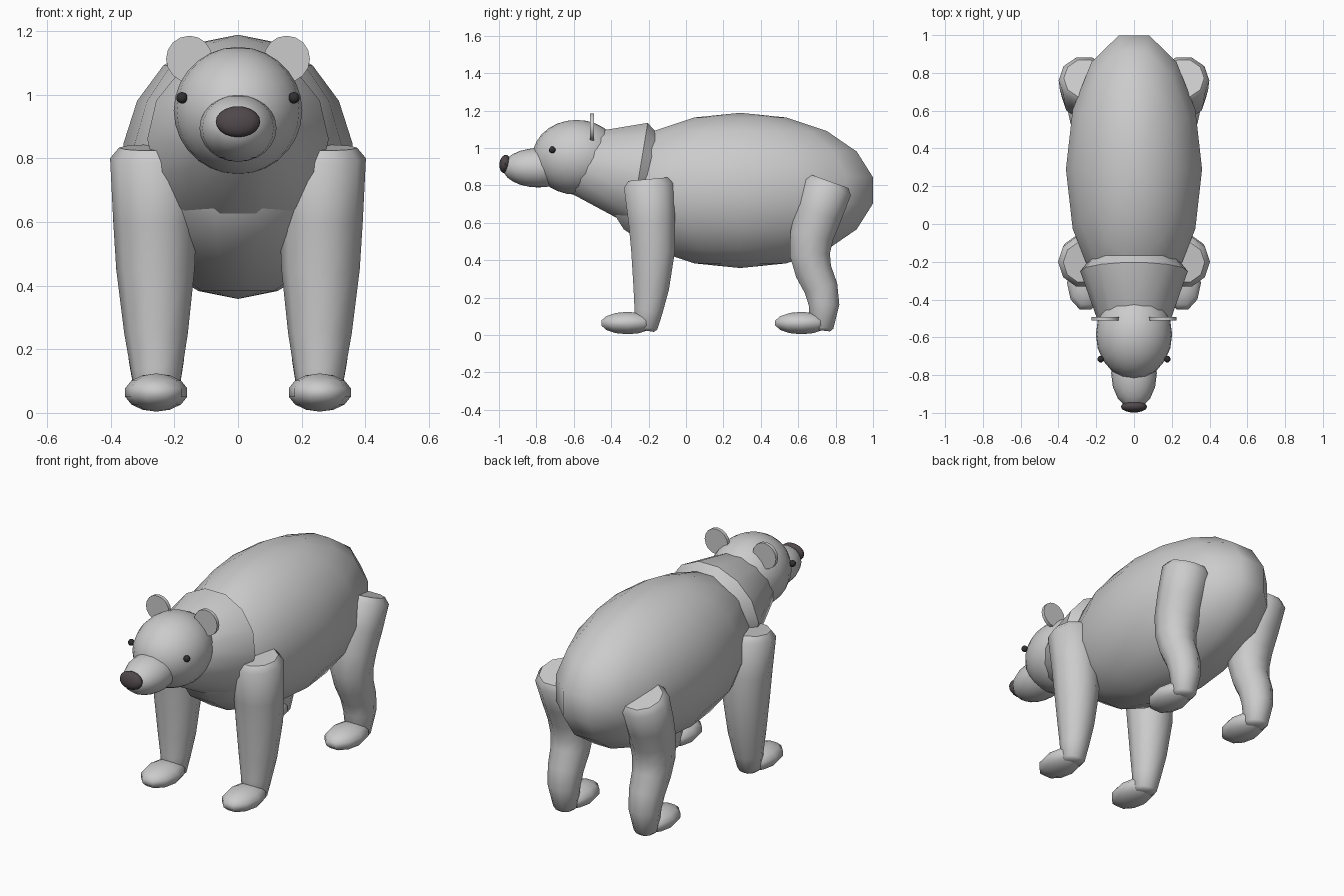
import bpy, bmesh, math
from mathutils import Vector, Matrix

if "Cube" in bpy.data.objects:
    bpy.data.objects.remove(bpy.data.objects["Cube"])


def finish(bm, name, mat=None, angle=50):
    bmesh.ops.recalc_face_normals(bm, faces=bm.faces)
    me = bpy.data.meshes.new(name)
    bm.to_mesh(me)
    bm.free()
    for p in me.polygons:
        p.use_smooth = True
    me.set_sharp_from_angle(angle=math.radians(angle))
    ob = bpy.data.objects.new(name, me)
    bpy.context.collection.objects.link(ob)
    if mat:
        me.materials.append(mat)
    return ob


def ellipsoid(name, center, radii, seg=16, rings=10, tilt=0, mat=None):
    # Turned so a vertex column lies on the x axis
    bm = bmesh.new()
    bmesh.ops.create_uvsphere(bm, u_segments=seg, v_segments=rings, radius=1)
    m = (Matrix.Translation(center) @ Matrix.Rotation(tilt, 4, 'X')
         @ Matrix.Diagonal((*radii, 1)) @ Matrix.Rotation(math.pi / 2, 4, 'Z'))
    bm.transform(m)
    return finish(bm, name, mat)


def tube(name, path, sides):
    # Tapered tube through (x, y, z, radius) stations with bevelled ends
    pts = [Vector(p[:3]) for p in path]
    rad = [p[3] for p in path]
    rings = []
    last = len(pts) - 1
    for i, p in enumerate(pts):
        t = pts[min(i + 1, last)] - pts[max(i - 1, 0)]
        t.x = 0
        t.normalize()
        rings.append((p, t, rad[i]))
    p, t, r = rings[0]
    rings.insert(0, (p - t * r * 0.24, t, r * 0.8))
    p, t, r = rings[-1]
    rings.append((p + t * r * 0.24, t, r * 0.75))
    bm = bmesh.new()
    loops = []
    side = Vector((1, 0, 0))
    for p, t, r in rings:
        up = t.cross(side)
        loops.append([bm.verts.new(p + r * (math.cos(a) * side + math.sin(a) * up))
                      for a in (2 * math.pi * k / sides for k in range(sides))])
    for a, b in zip(loops, loops[1:]):
        for k in range(sides):
            j = (k + 1) % sides
            bm.faces.new((a[k], a[j], b[j], b[k]))
    bm.faces.new(loops[0])
    bm.faces.new(loops[-1])
    return finish(bm, name)


def material(name, color):
    m = bpy.data.materials.new(name)
    m.diffuse_color = color
    m.use_nodes = True
    m.node_tree.nodes["Principled BSDF"].inputs["Base Color"].default_value = m.diffuse_color
    return m


nose_mat = material("nose_dark", (0.08, 0.065, 0.07, 1))
eye_mat = material("eye_dark", (0.03, 0.03, 0.03, 1))

# Trunk, neck and head
ellipsoid("body", (0, 0.29, 0.773), (0.366, 0.738, 0.415), 14, 9)
tube("neck", [(0, -0.25, 0.86, 0.285), (0, -0.58, 0.915, 0.168)], 14)
ellipsoid("head", (0, -0.585, 0.95), (0.202, 0.237, 0.2), 20, 14)
ellipsoid("muzzle", (0, -0.79, 0.894), (0.121, 0.19, 0.105), 16, 12)
ellipsoid("nose", (0, -0.968, 0.915), (0.07, 0.03, 0.049), 14, 10,
          math.radians(-8), nose_mat)

# Leg stations: (y, z, radius), x is added per side
front_path = [(-0.2, 0.8, 0.139), (-0.182, 0.6, 0.131), (-0.176, 0.45, 0.123),
              (-0.186, 0.25, 0.1), (-0.2, 0.13, 0.08), (-0.215, 0.04, 0.066)]
hind_path = [(0.76, 0.79, 0.136), (0.71, 0.65, 0.131), (0.672, 0.53, 0.122),
             (0.662, 0.43, 0.113), (0.682, 0.34, 0.103), (0.722, 0.25, 0.095),
             (0.738, 0.16, 0.086), (0.725, 0.04, 0.066)]

for s, word in ((-1, "right"), (1, "left")):
    # Eyes
    ellipsoid("eye_" + word, (s * 0.176, -0.715, 0.99), (0.018,) * 3, 10, 8, 0, eye_mat)
    # Thin disc ears
    bm = bmesh.new()
    bmesh.ops.create_cone(bm, cap_ends=True, segments=16, radius1=0.073,
                          radius2=0.073, depth=0.02)
    bm.transform(Matrix.Translation((s * 0.153, -0.502, 1.112))
                 @ Matrix.Rotation(math.pi / 2, 4, 'X'))
    finish(bm, "ear_" + word)
    # Legs and paws
    for part, path, paw_y in (("front", front_path, -0.312), ("hind", hind_path, 0.618)):
        tube(f"{part}_leg_{word}",
             [(s * (0.255 + 0.01 * z), y, z, r) for y, z, r in path], 10)
        ellipsoid(f"{part}_paw_{word}", (s * 0.257, paw_y, 0.064),
                  (0.1, 0.152, 0.06), 10, 7)
